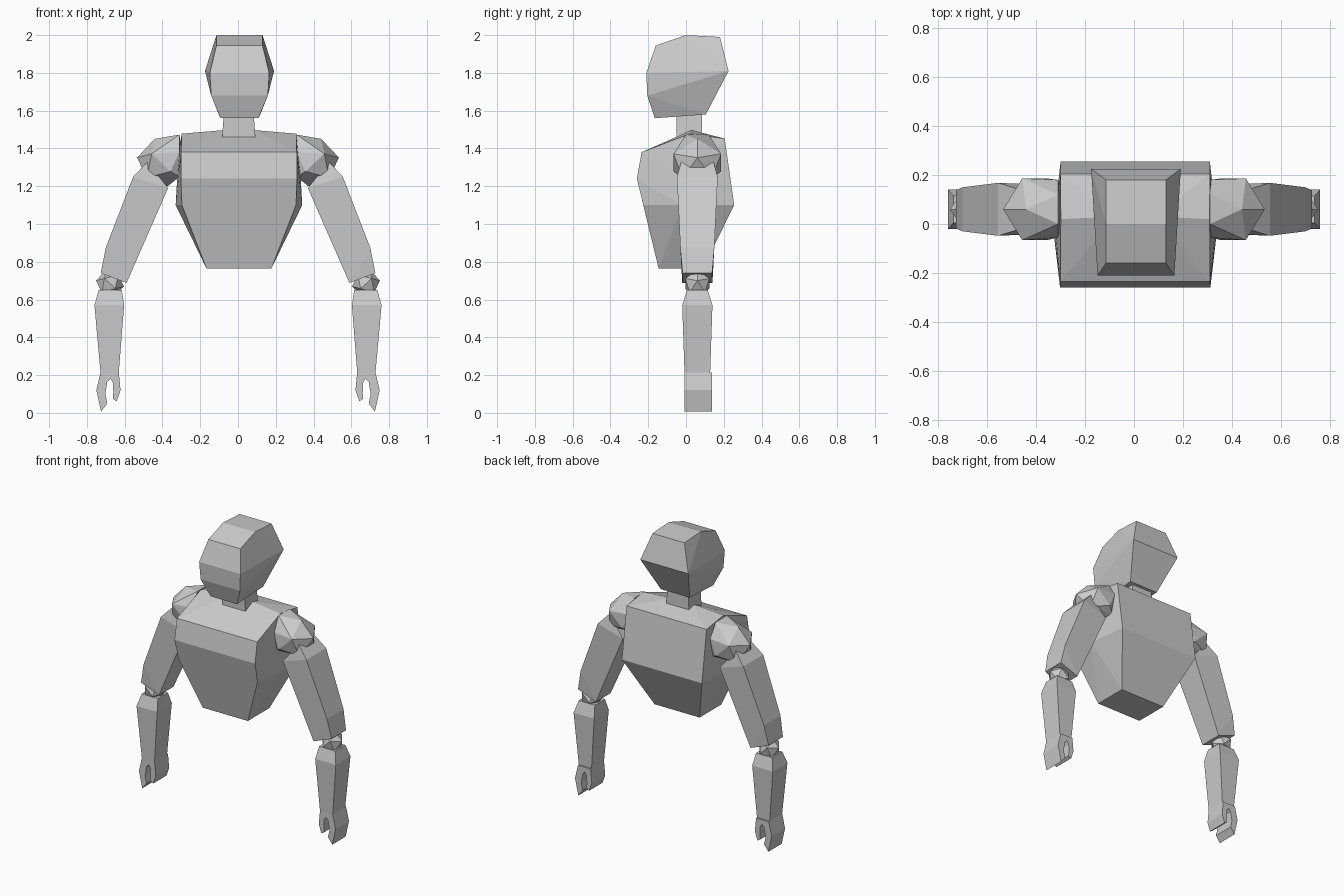
import bpy, bmesh, math
from mathutils import Vector, Matrix

if "Cube" in bpy.data.objects:
    bpy.data.objects.remove(bpy.data.objects["Cube"])


def finish(name, bm):
    bmesh.ops.recalc_face_normals(bm, faces=bm.faces)
    me = bpy.data.meshes.new(name)
    bm.to_mesh(me)
    bm.free()
    ob = bpy.data.objects.new(name, me)
    bpy.context.collection.objects.link(ob)
    return ob


def hull(name, pts):
    """Faceted convex solid around the points."""
    bm = bmesh.new()
    for p in pts:
        bm.verts.new(p)
    bmesh.ops.convex_hull(bm, input=bm.verts)
    loose = [v for v in bm.verts if not v.link_faces]
    bmesh.ops.delete(bm, geom=loose, context='VERTS')
    bmesh.ops.dissolve_limit(bm, angle_limit=math.radians(3), verts=bm.verts, edges=bm.edges)
    return finish(name, bm)


def prism(name, outline, y0, y1):
    """Front outline extruded along y."""
    bm = bmesh.new()
    f = bm.faces.new([bm.verts.new((x, y0, z)) for x, z in outline])
    ext = bmesh.ops.extrude_face_region(bm, geom=[f])
    for v in ext['geom']:
        if isinstance(v, bmesh.types.BMVert):
            v.co.y = y1
    return finish(name, bm)


def sym(rows, cx):
    """Rows of half width, y, z become points on both sides."""
    return [(cx + s * w, y, z) for w, y, z in rows for s in (-1, 1)]


def ball(centre, r, tilt, ys=1.0):
    bm = bmesh.new()
    bmesh.ops.create_icosphere(bm, subdivisions=1, radius=r)
    m = Matrix.Rotation(tilt, 3, 'Y')
    pts = []
    for v in bm.verts:
        p = m @ v.co
        p.y *= ys
        pts.append(tuple(p + Vector(centre)))
    bm.free()
    return pts


# torso
hull("torso", sym([
    (.172, -.145, .765), (.172, .09, .765),
    (.302, -.226, 1.1), (.335, -.02, 1.1), (.305, .255, 1.1),
    (.307, -.26, 1.24), (.327, -.02, 1.24),
    (.306, -.235, 1.38), (.312, .0, 1.4), (.305, .205, 1.452),
    (.304, .02, 1.478), (.08, .03, 1.497)], .005))

# neck
hull("neck", sym([(.088, -.05, 1.46), (.088, .085, 1.46),
                  (.078, -.05, 1.6), (.078, .085, 1.6)], .004))

# head
hull("head", sym([
    (.1, -.165, 1.56), (.11, .105, 1.58),
    (.15, -.205, 1.68), (.157, -.21, 1.8), (.183, .225, 1.81),
    (.122, -.16, 1.945), (.122, 0, 2.0), (.122, .18, 1.99)], .008))

# arm outlines: x, half depth, z
UPPER_ARM = [(.48, .085, 1.33), (.37, .1, 1.19), (.555, .108, 1.25),
             (.7, .09, .875), (.727, .078, .74), (.59, .08, .688)]
FOREARM = [(.615, .055, .65), (.738, .055, .65), (.603, .08, .57), (.76, .08, .57),
           (.631, .068, .215), (.728, .068, .215)]
HAND = [(.631, .215), (.728, .215), (.75, .12), (.725, .007), (.692, .05), (.703, .1),
        (.692, .165), (.675, .182), (.662, .16), (.66, .105), (.663, .075),
        (.642, .062), (.622, .12)]

for s, side in ((1, "right"), (-1, "left")):
    def flip(pts):
        return [(s * p[0], *p[1:]) for p in pts]

    def slab(rows):
        return flip([(x, .06 + k * h, z) for x, h, z in rows for k in (-1, 1)])

    # shoulder: ball with a block reaching into the torso
    socket = [(.31, -.03, 1.25), (.31, .15, 1.25), (.31, -.055, 1.38), (.31, .18, 1.38),
              (.31, 0, 1.473), (.31, .12, 1.473)]
    hull(side + "_shoulder", flip(ball((.407, .06, 1.325), .13, math.radians(15), 1.14) + socket))
    hull(side + "_upper_arm", slab(UPPER_ARM))
    hull(side + "_elbow", flip(ball((.678, .06, .685), .075, math.radians(15))))
    hull(side + "_forearm", slab(FOREARM))
    # two-fingered hand
    prism(side + "_hand", flip(HAND), -.008, .138)
